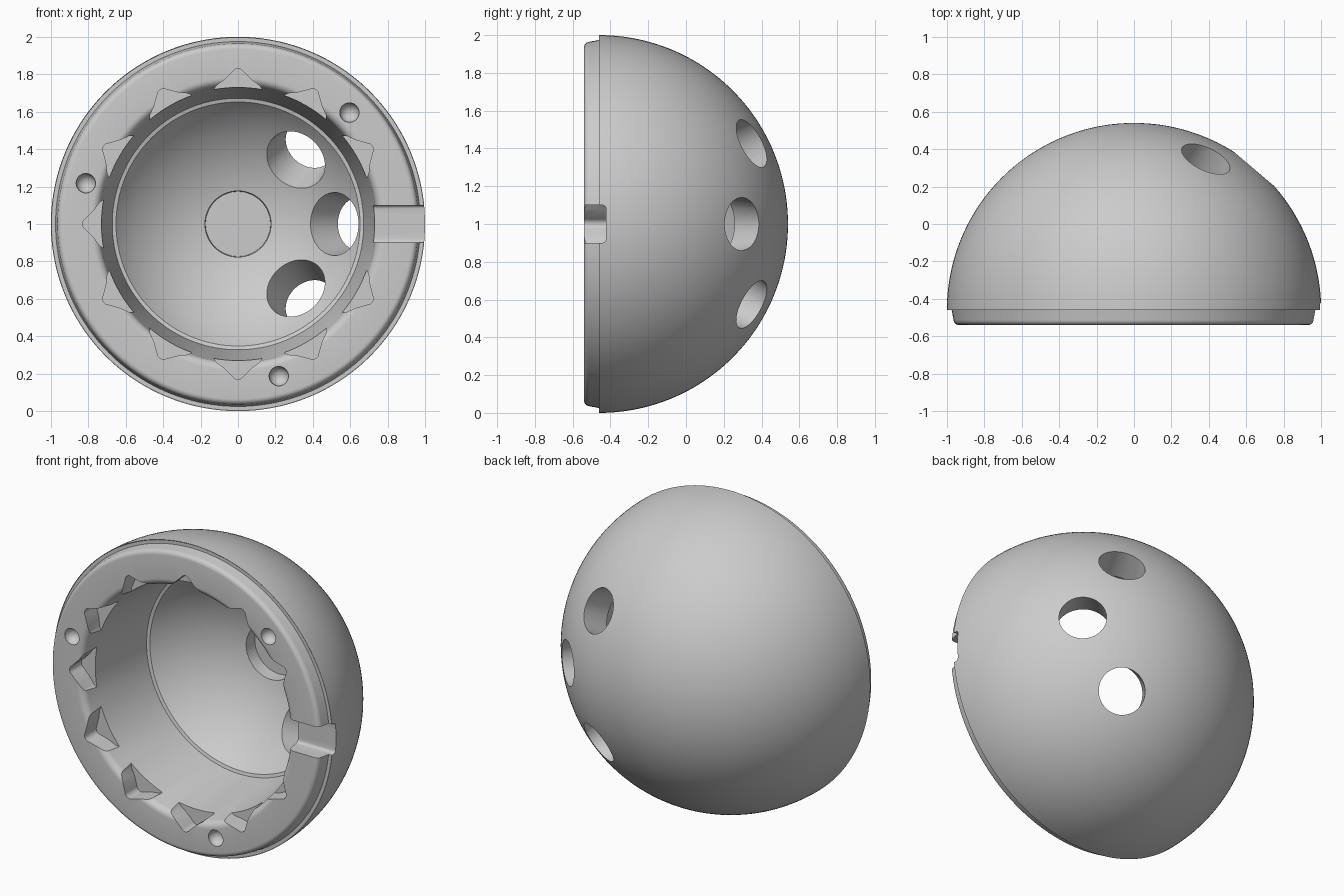
import bpy, bmesh, math
from math import sin, cos, radians, pi, sqrt
from mathutils import Vector, Matrix

cube = bpy.data.objects.get("Cube")
if cube:
    bpy.data.objects.remove(cube, do_unlink=True)

grey = bpy.data.materials.new("light_grey")
grey.use_nodes = True
COLOUR = (0.6, 0.6, 0.6, 1)
grey.diffuse_color = COLOUR
grey.node_tree.nodes["Principled BSDF"].inputs["Base Color"].default_value = COLOUR

RIM = -0.54       # front face of the rim
EQUATOR = -0.46   # centre plane of the dome
OUTER, INNER = 1.0, 0.815
CENTRE = Vector((0, EQUATOR, 1))


def finish(bm, name):
    bmesh.ops.recalc_face_normals(bm, faces=bm.faces)
    mesh = bpy.data.meshes.new(name)
    bm.to_mesh(mesh)
    bm.free()
    mesh.materials.append(grey)
    obj = bpy.data.objects.new(name, mesh)
    bpy.context.collection.objects.link(obj)
    return obj


def arc(cr, cy, radius, start, end, steps):
    """Points (r, y) along an arc; angles are measured from the r axis."""
    angles = [radians(start + (end - start) * i / steps) for i in range(steps + 1)]
    return [(cr + radius * cos(a), cy + radius * sin(a)) for a in angles]


def revolve(profile, name, segments=144):
    bm = bmesh.new()
    verts = [bm.verts.new((r, y, 1)) for r, y in profile]
    edges = [bm.edges.new(pair) for pair in zip(verts, verts[1:])]
    bmesh.ops.spin(bm, geom=verts + edges, cent=(0, 0, 1), axis=(0, 1, 0),
                   angle=2 * pi, steps=segments)
    bmesh.ops.remove_doubles(bm, verts=bm.verts, dist=1e-5)
    return finish(bm, name)


def prism(outline, name, y0, y1, angle=0):
    """Extrude an (x, z) outline along y, turned about the dome's axis."""
    bm = bmesh.new()
    face = bm.faces.new([bm.verts.new((x, y0, z)) for x, z in outline])
    out = bmesh.ops.extrude_face_region(bm, geom=[face])
    moved = [v for v in out["geom"] if isinstance(v, bmesh.types.BMVert)]
    bmesh.ops.translate(bm, verts=moved, vec=(0, y1 - y0, 0))
    turn = Matrix.Translation((0, 0, 1)) @ Matrix.Rotation(-angle, 4, 'Y')
    bmesh.ops.transform(bm, matrix=turn, verts=bm.verts)
    return finish(bm, name)


def tapered_hole(direction, r_in, r_out, near, far, name):
    direction = direction.normalized()
    bm = bmesh.new()
    bmesh.ops.create_cone(bm, cap_ends=True, segments=64, radius1=r_in,
                          radius2=r_out, depth=far - near)
    place = (Matrix.Translation(CENTRE + direction * (near + far) / 2)
             @ direction.to_track_quat('Z', 'Y').to_matrix().to_4x4())
    bmesh.ops.transform(bm, matrix=place, verts=bm.verts)
    return finish(bm, name)


# Dome shell: outer skin, stepped rim, tapered mouth, ledge, inner bowl
ledge_r = 0.652
ledge_angle = math.degrees(math.acos(ledge_r / INNER))
ledge_y = EQUATOR + INNER * sin(radians(ledge_angle))
profile = arc(0, EQUATOR, OUTER, 90, 0, 48)
profile[0] = (0, EQUATOR + OUTER)
profile += [(0.997, EQUATOR + 0.003), (0.975, EQUATOR + 0.003)]
profile += arc(0.935, RIM + 0.03, 0.03, 0, -90, 6)
profile += arc(0.785, RIM + 0.045, 0.045, -90, -172, 8)
profile += [(0.672, ledge_y - 0.006), (ledge_r, ledge_y)]
profile += arc(0, EQUATOR, INNER, ledge_angle, 90, 30)[1:-1]
profile += [(0, EQUATOR + INNER)]
dome = revolve(profile, "dome_shell")

cutters = []

# Three tapered holes through the wall on the model's left
for tilt, turn in ((40.3, 0), (35.4, 48), (35.4, -48)):
    t, a = radians(tilt), radians(turn)
    way = Vector((sin(t) * cos(a), cos(t), sin(t) * sin(a)))
    cutters.append(tapered_hole(way, 0.174, 0.134, 0.76, 1.03, "wall_hole_cutter"))

# Shallow round seat at the bottom of the bowl
cutters.append(tapered_hole(Vector((0, 1, 0)), 0.18, 0.173, 0.72, 0.88, "seat_cutter"))

# Rounded wedge notches around the mouth
tip = [(0.797 + 0.033 * cos(a), 0.033 * sin(a))
       for a in (radians(d) for d in range(-60, 61, 15))]
wedge = [(0.66, -0.17), (0.74, -0.115), (0.77, -0.073)] + tip
wedge += [(0.77, 0.073), (0.74, 0.115), (0.66, 0.17)]
for i in range(1, 12):
    cutters.append(prism(wedge, "notch_cutter", RIM - 0.1, RIM + 0.12, radians(30 * i)))

# Slot across the rim
slot = [(0.6, -0.1), (1.1, -0.1), (1.1, 0.1), (0.6, 0.1)]
slot_cutter = prism(slot, "slot_cutter", RIM - 0.1, RIM + 0.117)
bm = bmesh.new()
bm.from_mesh(slot_cutter.data)
floor_edges = [e for e in bm.edges
               if all(v.co.y > RIM and abs(v.co.z - 1) > 0.09 for v in e.verts)
               and abs(e.verts[0].co.x - e.verts[1].co.x) > 0.1]
bmesh.ops.bevel(bm, geom=floor_edges, offset=0.02, segments=4, profile=0.5,
                affect='EDGES')
bm.to_mesh(slot_cutter.data)
bm.free()
cutters.append(slot_cutter)

# Three round dimples in the rim face
for turn in (45, 165, 285):
    a = radians(turn)
    bm = bmesh.new()
    bmesh.ops.create_uvsphere(bm, u_segments=32, v_segments=16, radius=0.052)
    bmesh.ops.translate(bm, verts=bm.verts,
                        vec=(0.842 * cos(a), RIM + 0.003, 1 + 0.842 * sin(a)))
    cutters.append(finish(bm, "dimple_cutter"))

# Cut everything, then drop the cutters
bpy.context.view_layer.objects.active = dome
for cutter in cutters:
    cutter.hide_render = True
    cut = dome.modifiers.new("cut", 'BOOLEAN')
    cut.operation = 'DIFFERENCE'
    cut.solver = 'EXACT'
    cut.object = cutter
    bpy.ops.object.modifier_apply(modifier=cut.name)
    bpy.data.objects.remove(cutter, do_unlink=True)

for obj in bpy.context.selected_objects:
    obj.select_set(False)
dome.select_set(True)
bpy.ops.object.shade_smooth_by_angle(angle=radians(30))
